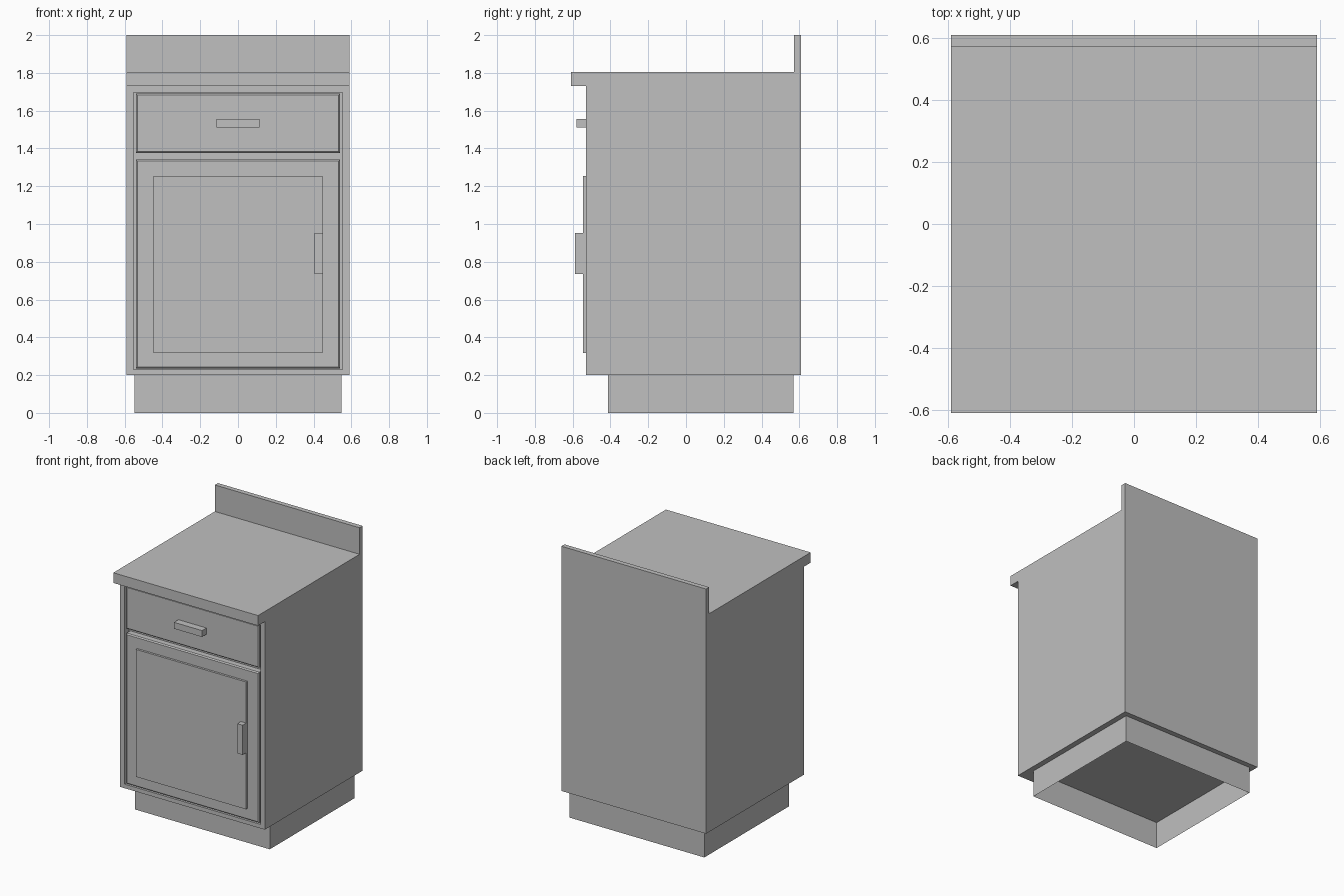
import bpy, bmesh

if "Cube" in bpy.data.objects:
    bpy.data.objects.remove(bpy.data.objects["Cube"])

grey = bpy.data.materials.new("plain_grey")
grey.diffuse_color = (0.525, 0.525, 0.525, 1)
grey.use_nodes = True
grey.node_tree.nodes["Principled BSDF"].inputs["Base Color"].default_value = grey.diffuse_color


def finish(name, bm):
    bmesh.ops.recalc_face_normals(bm, faces=bm.faces)
    me = bpy.data.meshes.new(name)
    bm.to_mesh(me)
    bm.free()
    me.materials.append(grey)
    ob = bpy.data.objects.new(name, me)
    bpy.context.collection.objects.link(ob)
    return ob


def box(name, x, y, z, chamfer=0.0, open_ends=False):
    """Box from (min, max) ranges, with optional chamfer round its front face."""
    bm = bmesh.new()
    bmesh.ops.create_cube(bm, size=1)
    for v in bm.verts:
        v.co = [r[0] if c < 0 else r[1] for c, r in zip(v.co, (x, y, z))]
    bm.normal_update()
    if chamfer:
        front = [f for f in bm.faces if f.normal.y < -0.9][0]
        bmesh.ops.bevel(bm, geom=list(front.edges), offset=chamfer,
                        segments=1, affect='EDGES')
    if open_ends:
        ends = [f for f in bm.faces if abs(f.normal.z) > 0.9]
        bmesh.ops.delete(bm, geom=ends, context='FACES_ONLY')
    return finish(name, bm)


# Cabinet body, worktop and backsplash: one side profile (y, z) extruded in x
W = 0.589
profile = [(-0.53, 0.2), (0.608, 0.2), (0.608, 2.0), (0.572, 2.0),
           (0.572, 1.805), (-0.608, 1.805), (-0.608, 1.73), (-0.53, 1.73)]
bm = bmesh.new()
side = bm.faces.new([bm.verts.new((-W, y, z)) for y, z in profile])
ext = bmesh.ops.extrude_face_region(bm, geom=[side], use_keep_orig=True)
for v in [g for g in ext["geom"] if isinstance(g, bmesh.types.BMVert)]:
    v.co.x = W
body = finish("cabinet_body", bm)

# Front recess that holds the drawer and door
cutter = box("recess_cutter", (-0.553, 0.553), (-0.6, -0.48), (0.23, 1.695))
cutter.hide_render = True
cutter.hide_viewport = True
cut = body.modifiers.new("front_recess", 'BOOLEAN')
cut.operation = 'DIFFERENCE'
cut.solver = 'EXACT'
cut.object = cutter

# Toe kick: four thin walls, open underneath
box("toe_kick", (-0.548, 0.548), (-0.413, 0.57), (0, 0.2), open_ends=True)

# Drawer and door fronts sit flush in the recess
box("drawer_front", (-0.541, 0.541), (-0.53, -0.48), (1.375, 1.69), 0.008)
box("door", (-0.541, 0.541), (-0.53, -0.48), (0.235, 1.342), 0.008)
box("door_panel", (-0.448, 0.448), (-0.546, -0.528), (0.318, 1.255))

# Handles
box("drawer_handle", (-0.114, 0.114), (-0.581, -0.528), (1.51, 1.557))
box("door_handle", (0.406, 0.449), (-0.588, -0.528), (0.735, 0.953))
